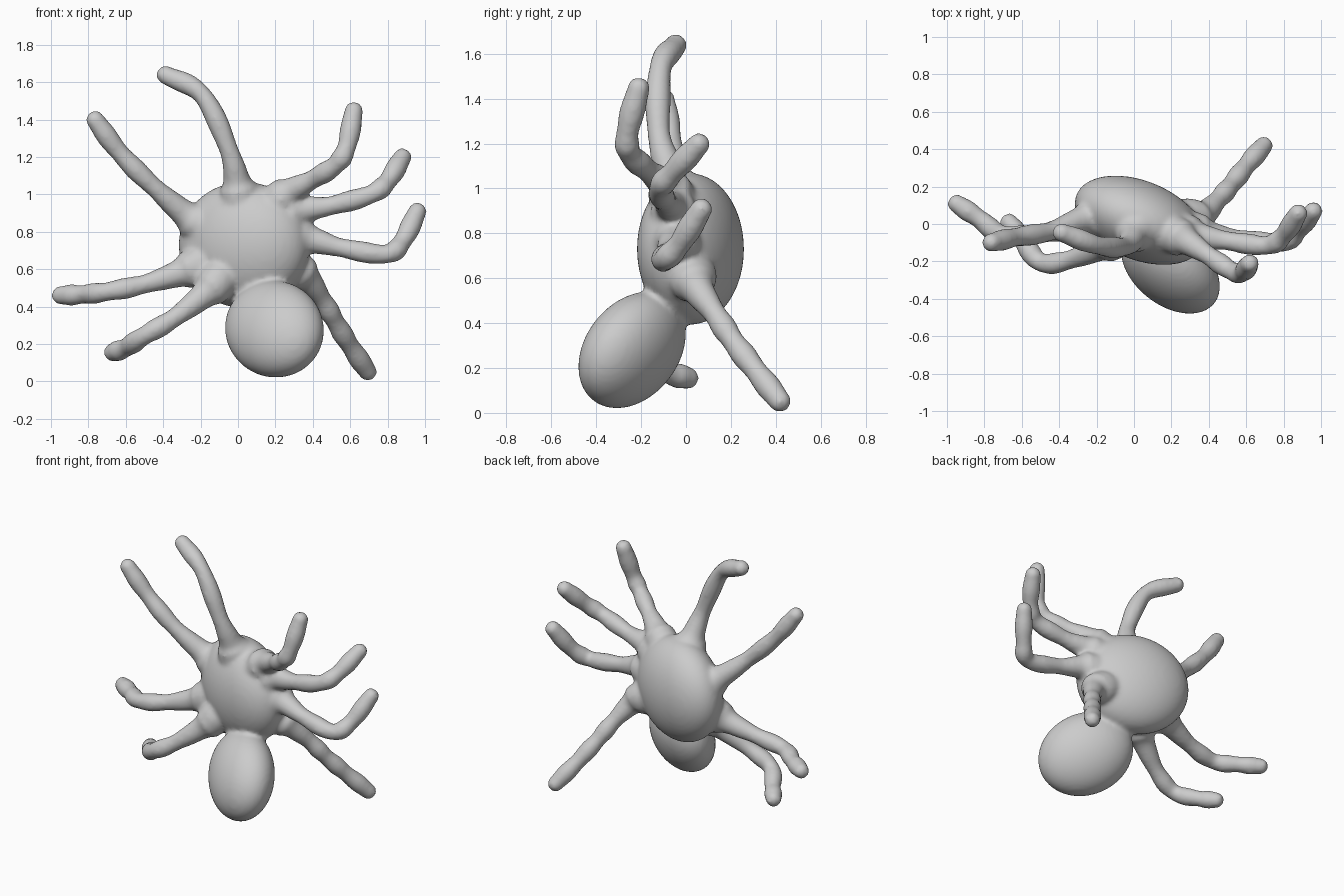
import bpy, bmesh, math
from mathutils import Vector, Matrix

if "Cube" in bpy.data.objects:
    bpy.data.objects.remove(bpy.data.objects["Cube"])

BODY_C = Vector((0.03, 0.02, 0.73))
bm = bmesh.new()


def ellipsoid(center, xx, yy, zz, xy=0.0, xz=0.0, yz=0.0):
    """Tilted ellipsoid: a sphere sheared by the root of its shape matrix."""
    a = math.sqrt(xx)
    b, c = xy / a, xz / a
    d = math.sqrt(yy - b * b)
    e = (yz - b * c) / d
    f = math.sqrt(zz - c * c - e * e)
    m = Matrix(((a, 0, 0, center[0]), (b, d, 0, center[1]),
                (c, e, f, center[2]), (0, 0, 0, 1)))
    bmesh.ops.create_icosphere(bm, subdivisions=4, radius=1.0, matrix=m)


def catmull(p, t):
    i = min(int(t), len(p) - 2)
    u = t - i
    p1, p2 = p[i], p[i + 1]
    p0 = p[i - 1] if i else p1 * 2 - p2
    p3 = p[i + 2] if i + 2 < len(p) else p2 * 2 - p1
    return 0.5 * (2 * p1 + (p2 - p0) * u + (2 * p0 - 5 * p1 + 4 * p2 - p3) * u * u
                  + (3 * p1 - p0 - 3 * p2 + p3) * u ** 3)


def leg(points, r=0.054, sides=16, per=10):
    """Lumpy tube, flared at the body and rounded at the tip."""
    pts = [Vector(p) for p in points]
    pts.insert(0, pts[0].lerp(BODY_C, 0.4))
    n = (len(pts) - 1) * per
    path = [catmull(pts, k / per) for k in range(n + 1)]
    # rounded tip extends past the last point
    end = (path[-1] - path[-2]).normalized()
    tip = path[-1].copy()
    radii = [r * (1 + 0.07 * math.cos(2 * math.pi * (k / per - 0.5)))
             + 0.05 * math.exp(-max(0, k - per) / 2.5) for k in range(n + 1)]
    for a in (20, 40, 60, 75, 86):
        a = math.radians(a)
        path.append(tip + end * r * 0.85 * math.sin(a))
        radii.append(radii[n] * math.cos(a))
    rings = []
    side = (path[1] - path[0]).orthogonal().normalized()
    for k, c in enumerate(path):
        d = (path[min(k + 1, n)] - path[max(min(k, n) - 1, 0)]).normalized()
        side = (side - d * side.dot(d)).normalized()
        up = d.cross(side)
        rings.append([bm.verts.new(c + radii[k] * (side * math.cos(q) + up * math.sin(q)))
                      for q in (2 * math.pi * j / sides for j in range(sides))])
    for s, t in zip(rings, rings[1:]):
        for j in range(sides):
            i = (j + 1) % sides
            bm.faces.new((s[j], s[i], t[i], t[j]))
    bm.faces.new(rings[0][::-1])
    bm.faces.new(rings[-1])


# main disc-like body and round front ball
ellipsoid(BODY_C, 0.121, 0.057, 0.114, xy=-0.031)
ellipsoid((0.195, -0.24, 0.28), 0.0702, 0.0576, 0.0676, -0.025, -0.002, 0.018)

# left legs, top to bottom
leg([(0.0, -0.06, 1.04), (-0.05, -0.12, 1.24), (-0.19, -0.115, 1.53), (-0.39, -0.045, 1.64)])
leg([(-0.25, 0.03, 0.87), (-0.45, -0.04, 1.04), (-0.63, -0.07, 1.22), (-0.765, -0.10, 1.40)])
leg([(-0.28, -0.01, 0.59), (-0.50, -0.05, 0.52), (-0.70, -0.06, 0.48), (-0.83, 0.03, 0.465), (-0.95, 0.11, 0.46)])
leg([(-0.15, -0.11, 0.49), (-0.34, -0.19, 0.34), (-0.50, -0.205, 0.245), (-0.60, -0.08, 0.18), (-0.67, 0.01, 0.155)])
# right legs, top to bottom
leg([(0.26, -0.08, 1.00), (0.40, -0.17, 1.08), (0.52, -0.25, 1.155), (0.58, -0.26, 1.25), (0.62, -0.21, 1.45)])
leg([(0.32, -0.06, 0.91), (0.50, -0.09, 0.94), (0.71, -0.115, 1.00), (0.80, -0.06, 1.07), (0.88, 0.06, 1.20)])
leg([(0.37, -0.05, 0.76), (0.55, -0.08, 0.715), (0.79, -0.10, 0.68), (0.88, -0.03, 0.75), (0.96, 0.07, 0.91)])
leg([(0.35, 0.04, 0.57), (0.45, 0.13, 0.44), (0.52, 0.21, 0.32), (0.60, 0.31, 0.19), (0.695, 0.42, 0.05)])

bmesh.ops.recalc_face_normals(bm, faces=bm.faces)
mesh = bpy.data.meshes.new("spider_body")
bm.to_mesh(mesh)
bm.free()
spider = bpy.data.objects.new("spider_body", mesh)
bpy.context.collection.objects.link(spider)

# fuse all parts into one soft skin
rm = spider.modifiers.new("fuse", 'REMESH')
rm.mode = 'VOXEL'
rm.voxel_size = 0.014
rm.use_smooth_shade = True
sm = spider.modifiers.new("soften", 'SMOOTH')
sm.factor = 0.5
sm.iterations = 8
